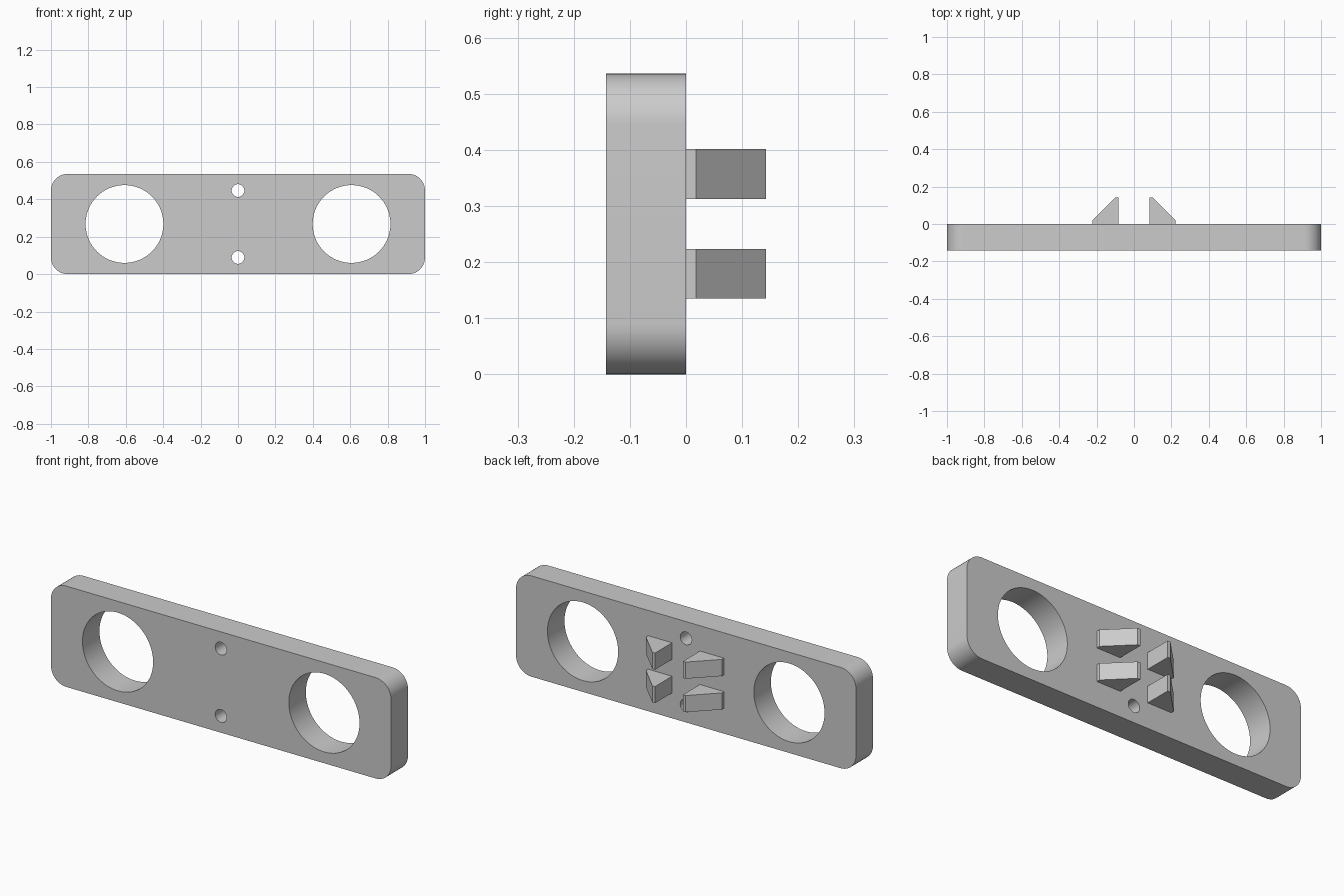
import bpy
import bmesh
from math import sin, cos, pi, radians
from mathutils import Vector

cube = bpy.data.objects.get("Cube")
if cube:
    bpy.data.objects.remove(cube, do_unlink=True)

grey = bpy.data.materials.new("plain grey")
grey.use_nodes = True
colour = (0.6, 0.6, 0.6, 1)
grey.diffuse_color = colour
grey.node_tree.nodes["Principled BSDF"].inputs["Base Color"].default_value = colour

LENGTH, HEIGHT, DEPTH = 2.0, 0.536, 0.143
MID = HEIGHT / 2


def arc(cx, cz, r, start, end, steps):
    """Points of an arc in the x-z plane."""
    angles = [start + (end - start) * i / steps for i in range(steps + 1)]
    return [Vector((cx + r * cos(a), 0, cz + r * sin(a))) for a in angles]


def circle(cx, cz, r, steps):
    return arc(cx, cz, r, 0, 2 * pi, steps)[:-1]


def solid(name, loops, offset):
    """Fill the outline, leaving inner loops open, and extrude it."""
    bm = bmesh.new()
    edges = []
    for loop in loops:
        verts = [bm.verts.new(p) for p in loop]
        edges += [bm.edges.new((v, verts[i - 1])) for i, v in enumerate(verts)]
    bmesh.ops.triangle_fill(bm, edges=edges, use_beauty=True)
    out = bmesh.ops.extrude_face_region(bm, geom=bm.faces[:], use_keep_orig=True)
    moved = [g for g in out["geom"] if isinstance(g, bmesh.types.BMVert)]
    bmesh.ops.translate(bm, verts=moved, vec=offset)
    bmesh.ops.recalc_face_normals(bm, faces=bm.faces[:])
    mesh = bpy.data.meshes.new(name)
    bm.to_mesh(mesh)
    bm.free()
    mesh.materials.append(grey)
    obj = bpy.data.objects.new(name, mesh)
    bpy.context.collection.objects.link(obj)
    return obj


# Rounded plate with two large openings and two screw holes
R = 0.09
outline = []
for i, (sx, sz) in enumerate([(1, 1), (-1, 1), (-1, -1), (1, -1)]):
    outline += arc(sx * (LENGTH / 2 - R), MID + sz * (MID - R), R,
                   i * pi / 2, (i + 1) * pi / 2, 12)
openings = [circle(s * 0.607, MID, 0.208, 64) for s in (-1, 1)]
screw_holes = [circle(0, MID + s * 0.179, 0.034, 32) for s in (-1, 1)]
plate = solid("plate", [outline] + openings + screw_holes, Vector((0, -DEPTH, 0)))

bpy.ops.object.select_all(action="DESELECT")
plate.select_set(True)
bpy.context.view_layer.objects.active = plate
bpy.ops.object.shade_smooth_by_angle(angle=radians(30))

# Four wedge prongs on the back, in mirrored pairs
wedge = [(0.082, 0), (0.223, 0), (0.223, 0.018), (0.098, DEPTH), (0.082, DEPTH)]
for side, s in (("left", 1), ("right", -1)):
    for level, z in (("lower", 0.135), ("upper", 0.313)):
        profile = [Vector((s * x, y, z)) for x, y in wedge]
        solid(f"{level}_{side}_prong", [profile], Vector((0, 0, 0.0885)))
